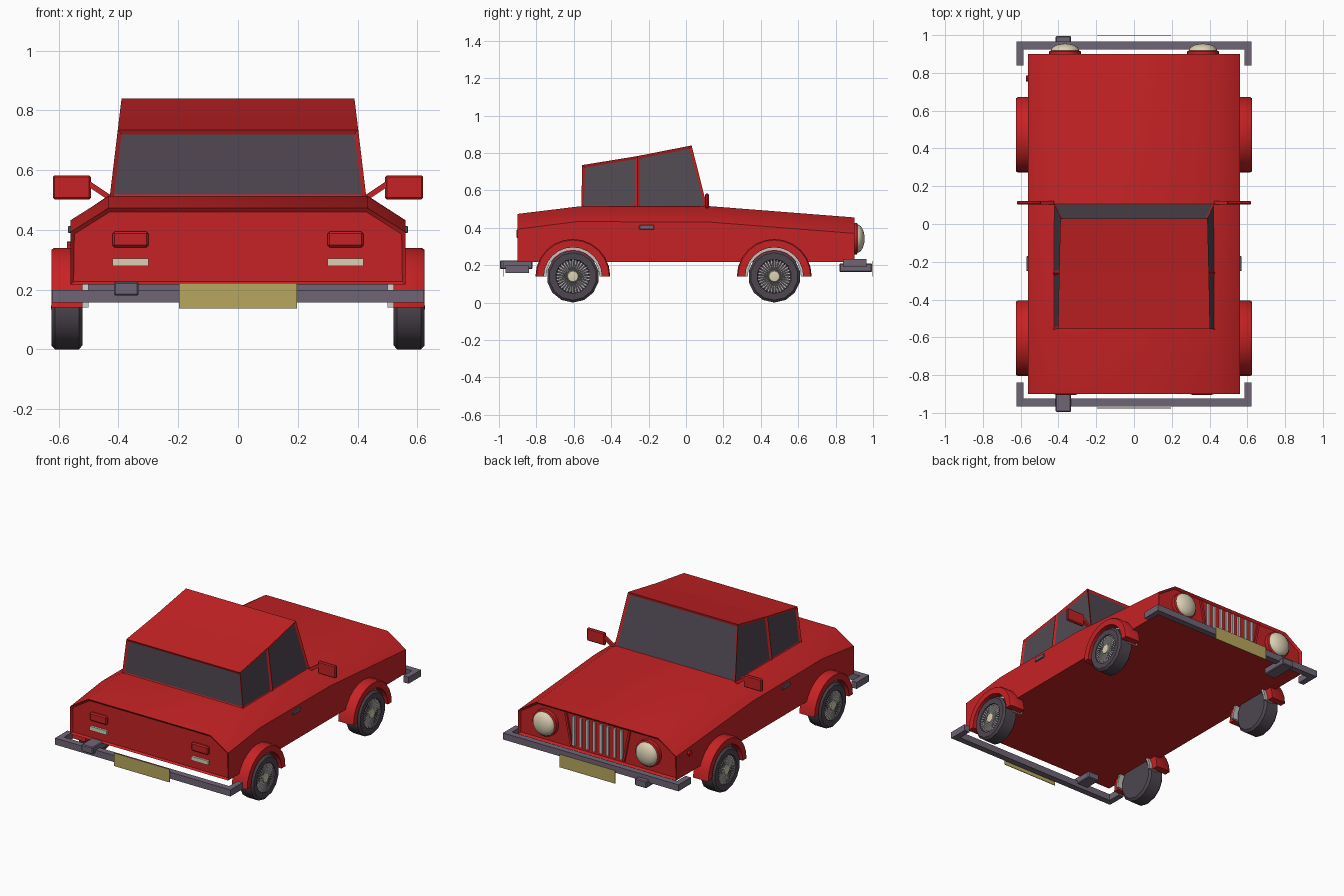
import bpy, bmesh, math
from mathutils import Vector

if "Cube" in bpy.data.objects:
    bpy.data.objects.remove(bpy.data.objects["Cube"], do_unlink=True)


def material(name, r, g, b):
    m = bpy.data.materials.new(name)
    m.use_nodes = True
    m.diffuse_color = (r, g, b, 1)
    m.node_tree.nodes["Principled BSDF"].inputs["Base Color"].default_value = (r, g, b, 1)
    return m


RED = material("red_paint", 0.56, 0.016, 0.018)
GLASS = material("smoked_glass", 0.08, 0.065, 0.083)
RUBBER = material("dark_rubber", 0.075, 0.06, 0.078)
TRIM = material("grey_trim", 0.16, 0.13, 0.18)
PLATE = material("yellow_plate", 0.48, 0.39, 0.11)
CREAM = material("cream_lens", 0.7, 0.63, 0.45)
SILVER = material("silver_metal", 0.55, 0.54, 0.53)


def finish(name, bm, mats, smooth=None):
    bmesh.ops.recalc_face_normals(bm, faces=bm.faces)
    mesh = bpy.data.meshes.new(name)
    bm.to_mesh(mesh)
    bm.free()
    for m in mats:
        mesh.materials.append(m)
    ob = bpy.data.objects.new(name, mesh)
    bpy.context.collection.objects.link(ob)
    if smooth:
        bpy.ops.object.select_all(action="DESELECT")
        ob.select_set(True)
        bpy.context.view_layer.objects.active = ob
        bpy.ops.object.shade_smooth_by_angle(angle=math.radians(smooth))
    return ob


def box(name, xs, ys, zs, mat, bevel=0):
    bm = bmesh.new()
    bmesh.ops.create_cube(bm, size=1)
    for v in bm.verts:
        for i, (lo, hi) in enumerate((xs, ys, zs)):
            v.co[i] = (lo + hi) / 2 + v.co[i] * (hi - lo)
    if bevel:
        bmesh.ops.bevel(bm, geom=bm.edges[:], offset=bevel, segments=1, affect="EDGES")
    return finish(name, bm, [mat])


def side_box(name, s, xs, ys, zs, mat, bevel=0):
    return box(name, sorted((s * xs[0], s * xs[1])), ys, zs, mat, bevel)


def beam(name, a, b, size, mat):
    """Square bar from a to b."""
    a, b = Vector(a), Vector(b)
    bm = bmesh.new()
    bmesh.ops.create_cube(bm, size=1)
    turn = (b - a).to_track_quat("Z", "Y")
    for v in bm.verts:
        v.co = (a + b) / 2 + turn @ Vector((v.co.x * size, v.co.y * size, v.co.z * (b - a).length))
    return finish(name, bm, [mat])


def sweep(name, profile, centre, mat, segs, axis="x", s=1, half=False, smooth=35):
    """Turn a closed (offset, radius) profile around an axis, fully or as an upper half."""
    bm = bmesh.new()
    rings = []
    for i in range(segs + 1 if half else segs):
        t = (math.pi if half else math.tau) * i / segs
        if not half:
            t -= math.pi / 2
        ring = []
        for a, r in profile:
            c, z = r * math.cos(t), r * math.sin(t)
            p = (a * s, c, z) if axis == "x" else (c, a * s, z)
            ring.append(bm.verts.new(Vector(centre) + Vector(p)))
        rings.append(ring)
    n = len(profile)
    for i in range(segs):
        r0, r1 = rings[i], rings[(i + 1) % len(rings)]
        for j in range(n):
            bm.faces.new((r0[j], r0[(j + 1) % n], r1[(j + 1) % n], r1[j]))
    if half:
        bm.faces.new(rings[0])
        bm.faces.new(rings[-1])
    bmesh.ops.remove_doubles(bm, verts=bm.verts, dist=0.00005)
    return finish(name, bm, [mat], smooth)


# Body shell: lofted sections (y, shoulder height, top height) with recessed end panels
bm = bmesh.new()
loops = []
for y, shoulder, top in ((-0.9, 0.393, 0.474), (-0.58, 0.433, 0.513), (0.13, 0.43, 0.515), (0.9, 0.37, 0.455)):
    half = ((0.56, 0.218), (0.56, shoulder), (0.433, top))
    pts = list(half) + [(-x, z) for x, z in reversed(half)]
    loops.append([bm.verts.new((x, y, z)) for x, z in pts])
for a, b in zip(loops, loops[1:]):
    for j in range(6):
        bm.faces.new((a[j], a[(j + 1) % 6], b[(j + 1) % 6], b[j]))
ends = [bm.faces.new(loops[0]), bm.faces.new(loops[-1])]
bmesh.ops.recalc_face_normals(bm, faces=bm.faces)
bmesh.ops.inset_individual(bm, faces=ends, thickness=0.014, depth=-0.012)
finish("body_shell", bm, [RED], 40)

# Cabin: every wall becomes a recessed window
bm = bmesh.new()
base = 0.505
outline = (((-0.56, base), (-0.555, 0.735)), ((-0.26, base), (-0.26, 0.783)), ((0.115, base), (0.03, 0.84)))
cols = {}
for s in (-1, 1):
    cols[s] = [[bm.verts.new((s * (0.43 - (z - base) * 0.12), y, z)) for y, z in pair] for pair in outline]
L, R = cols[-1], cols[1]
walls = []
for c in (L, R):
    for a, b in zip(c, c[1:]):
        walls.append(bm.faces.new((a[0], b[0], b[1], a[1])))
for k in (0, 2):
    walls.append(bm.faces.new((L[k][0], R[k][0], R[k][1], L[k][1])))
for k in (0, 1):
    for e in (0, 1):
        bm.faces.new((L[k][e], R[k][e], R[k + 1][e], L[k + 1][e]))
bmesh.ops.recalc_face_normals(bm, faces=bm.faces)
bmesh.ops.inset_individual(bm, faces=walls, thickness=0.02, depth=-0.008)
for f in walls:
    f.material_index = 1
finish("cabin", bm, [RED, GLASS])

# Wheels, flares and liners
for end, y in (("front", -0.605), ("back", 0.472)):
    for s, side in ((-1, "right"), (1, "left")):
        tag = f"{end}_{side}"
        hub = (0, y, 0.14)
        sweep("tyre_" + tag, [(0.52, 0), (0.52, 0.125), (0.532, 0.14), (0.612, 0.14), (0.624, 0.127),
                              (0.622, 0.092), (0.602, 0.086), (0.602, 0)], hub, RUBBER, 14, s=s)
        sweep("hub_" + tag, [(0.6, 0), (0.6, 0.034), (0.622, 0.028), (0.626, 0)], hub, CREAM, 16, s=s)
        bm = bmesh.new()
        n = 32
        for i in range(n):
            mid, w = math.tau * i / n, 0.3 * math.tau / n
            quad = [(0.03, -w), (0.09, -w), (0.09, w), (0.03, w)]
            bm.faces.new([bm.verts.new((s * (0.618 - r * 0.05), y + r * math.cos(mid + t),
                                        0.14 + r * math.sin(mid + t))) for r, t in quad])
        ob = finish("spokes_" + tag, bm, [SILVER])
        solid = ob.modifiers.new("thickness", "SOLIDIFY")
        solid.thickness, solid.offset = 0.004, 0
        sweep("flare_" + tag, [(0.52, 0.155), (0.52, 0.2), (0.615, 0.2), (0.624, 0.194), (0.624, 0.155)],
              hub, RED, 12, s=s, half=True)
        sweep("arch_liner_" + tag, [(0.5, 0.142), (0.5, 0.156), (0.566, 0.156), (0.566, 0.142)],
              hub, SILVER, 12, s=s, half=True)

# Bumpers with wrapped ends, tow blocks and number plates
for end, d, z, tow in (("front", -1, 0.157, (0.18, 0.226)), ("back", 1, 0.19, (0.163, 0.208))):
    def ys(a, b):
        return sorted((d * a, d * b))
    zs = (z, z + 0.042)
    box(f"{end}_bumper", (-0.622, 0.622), ys(0.925, 0.965), zs, TRIM)
    for s, side in ((-1, "right"), (1, "left")):
        side_box(f"{end}_bumper_end_{side}", s, (0.585, 0.622), ys(0.84, 0.925), zs, TRIM)
    box(f"{end}_tow_block", (-0.415, -0.333), ys(0.82, 0.995), tow, TRIM, 0.005)
    box(f"{end}_plate", (-0.197, 0.197), ys(0.972, 0.976) if d < 0 else ys(0.994, 0.998), (0.138, 0.222), PLATE)

for s, side in ((-1, "right"), (1, "left")):
    # Lamps
    side_box("red_lamp_" + side, s, (0.3, 0.42), (-0.905, -0.88), (0.342, 0.395), RED, 0.007)
    side_box("reflector_" + side, s, (0.3, 0.42), (-0.902, -0.88), (0.279, 0.305), CREAM)
    spot = (s * 0.365, 0, 0.342)
    sweep("lamp_ring_" + side, [(0.88, 0), (0.88, 0.084), (0.913, 0.084), (0.918, 0.076), (0.918, 0)],
          spot, RED, 24, "y")
    dome = [(0.915 + 0.04 * math.sin(t), 0.076 * math.cos(t)) for t in (i * math.pi / 12 for i in range(7))]
    sweep("lamp_lens_" + side, [(0.915, 0)] + dome, spot, CREAM, 24, "y", smooth=50)
    # Door handle and wing mirror
    side_box("door_handle_" + side, s, (0.555, 0.569), (-0.25, -0.17), (0.39, 0.414), TRIM, 0.003)
    beam("mirror_arm_" + side, (s * 0.425, 0.112, 0.505), (s * 0.5, 0.112, 0.555), 0.018, RED)
    side_box("mirror_" + side, s, (0.492, 0.62), (0.102, 0.122), (0.502, 0.583), RED, 0.006)
    # Slanted grille post
    beam("grille_post_" + side, (s * 0.185, 0.893, 0.24), (s * 0.225, 0.893, 0.438), 0.014, RED)

# Grille bars
for i in range(8):
    x = (i - 3.5) * 0.048
    box(f"grille_bar_{i + 1}", (x - 0.009, x + 0.009), (0.885, 0.9), (0.245, 0.432), SILVER)

# Filler cap
sweep("filler_cap", [(0.55, 0), (0.55, 0.016), (0.573, 0.016), (0.573, 0)], (0, 0.77, 0.345), RED, 10, s=-1)
